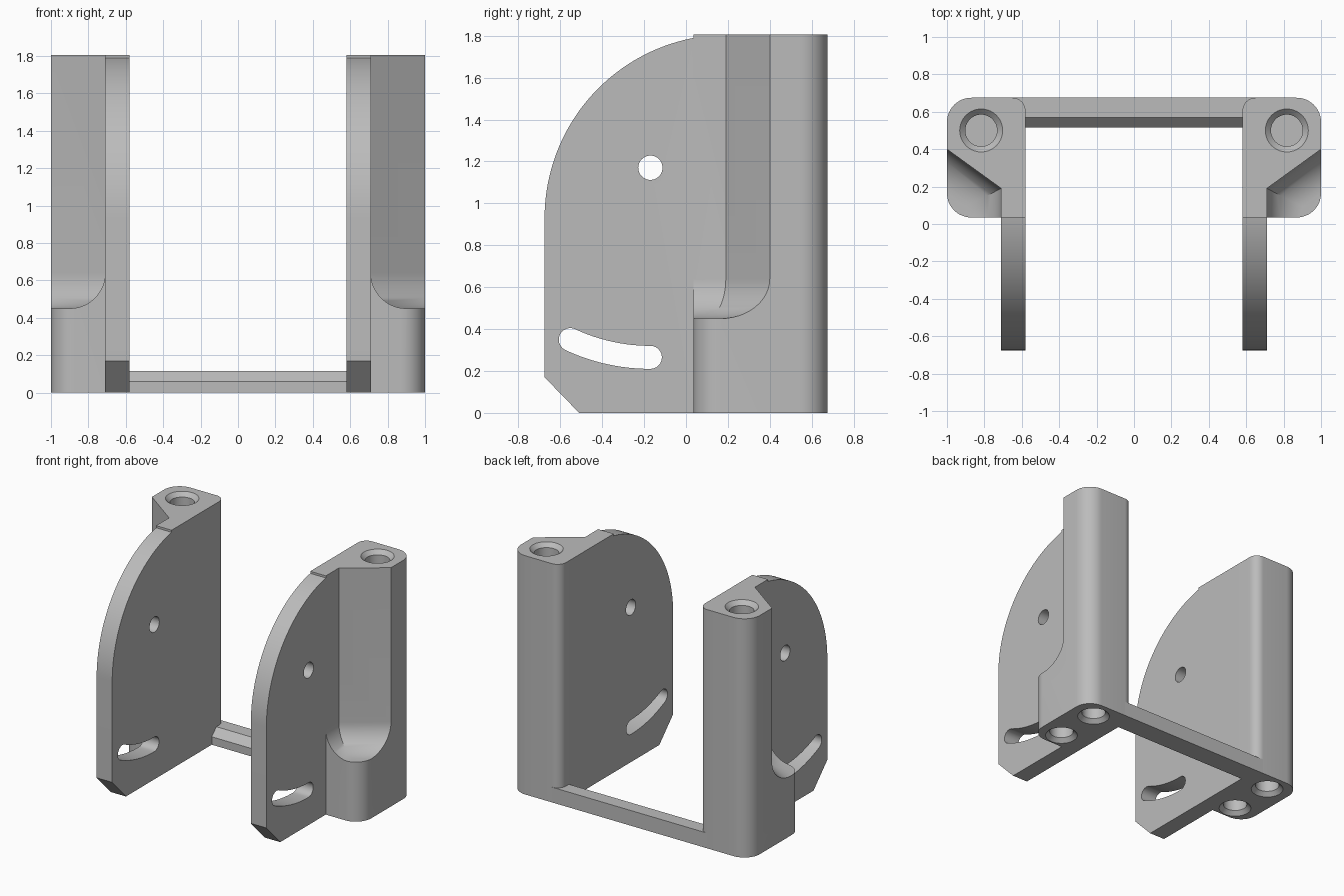
import bpy, bmesh
from math import sin, cos, pi, radians, sqrt

cube = bpy.data.objects.get("Cube")
if cube:
    bpy.data.objects.remove(cube, do_unlink=True)

grey = bpy.data.materials.new("matte grey")
grey.use_nodes = True
grey.diffuse_color = (0.5, 0.5, 0.5, 1)
bsdf = next(n for n in grey.node_tree.nodes if n.type == 'BSDF_PRINCIPLED')
bsdf.inputs["Base Color"].default_value = grey.diffuse_color


def arc(cx, cy, r, start, end, n=12):
    """Points on an arc, angles in degrees."""
    angles = [radians(start + (end - start) * i / n) for i in range(n + 1)]
    return [(cx + r * cos(a), cy + r * sin(a)) for a in angles]


def make_object(name, bm):
    bmesh.ops.recalc_face_normals(bm, faces=bm.faces)
    mesh = bpy.data.meshes.new(name)
    bm.to_mesh(mesh)
    bm.free()
    mesh.materials.append(grey)
    obj = bpy.data.objects.new(name, mesh)
    bpy.context.collection.objects.link(obj)
    return obj


def prism_bm(points, low, high, axis):
    """Extrude an outline along x (points are y, z) or z (points are x, y)."""
    bm = bmesh.new()
    rings = []
    for h in (low, high):
        rings.append([bm.verts.new((h, a, b) if axis == 'x' else (a, b, h))
                      for a, b in points])
    bm.faces.new(rings[0])
    bm.faces.new(rings[1])
    for i in range(len(points)):
        j = (i + 1) % len(points)
        bm.faces.new((rings[0][i], rings[0][j], rings[1][j], rings[1][i]))
    return bm


def prism(name, points, low, high, axis):
    return make_object(name, prism_bm(points, low, high, axis))


def select_only(obj):
    bpy.ops.object.select_all(action='DESELECT')
    obj.select_set(True)
    bpy.context.view_layer.objects.active = obj


def combine(obj, other, operation):
    """Boolean with another object, which is then removed."""
    mod = obj.modifiers.new("boolean", 'BOOLEAN')
    mod.operation, mod.solver, mod.object = operation, 'EXACT', other
    select_only(obj)
    bpy.ops.object.modifier_apply(modifier=mod.name)
    bpy.data.objects.remove(other, do_unlink=True)


def screw_hole(x, y, surface, inward, depth=0.2):
    """Blind hole cutter with a countersunk mouth."""
    bm = bmesh.new()
    rings = []
    for r, d in ((0.13, -0.015), (0.085, 0.03), (0.085, depth)):
        rings.append([bm.verts.new((px, py, surface + inward * d))
                      for px, py in arc(x, y, r, 0, 360, 40)[:-1]])
    for a, b in zip(rings, rings[1:]):
        for i in range(40):
            j = (i + 1) % 40
            bm.faces.new((a[i], a[j], b[j], b[i]))
    bm.faces.new(rings[0])
    bm.faces.new(rings[2])
    return make_object("hole_cutter", bm)


inner, wall, outer = 0.58, 0.71, 1.0
front, back, top = 0.035, 0.675, 1.805

# Post with rounded vertical corners
outline = ([(inner, front)]
           + arc(outer - 0.13, front + 0.13, 0.13, -90, 0)
           + arc(outer - 0.13, back - 0.13, 0.13, 0, 90)
           + arc(inner + 0.07, back - 0.07, 0.07, 90, 180))
side = prism("left_bracket", outline, 0, top, 'z')

# Pocket above the foot, filleted where its floor meets the walls
floor = 0.45
bm = prism_bm([(wall, -0.2), (wall, 0.19), (1.3, 0.617), (1.3, -0.2)],
              floor, 2.2, 'z')
edges = []
for e in bm.edges:
    mid = (e.verts[0].co + e.verts[1].co) / 2
    if abs(mid.z - floor) < 0.001 and mid.x < 1.1 and mid.y > -0.1:
        edges.append(e)
bmesh.ops.bevel(bm, geom=edges, offset=0.19, segments=12, profile=0.5,
                affect='EDGES')
combine(side, make_object("pocket_cutter", bm), 'DIFFERENCE')

# Curved side plate
profile = ([(-0.51, 0), (0.45, 0), (0.45, top)]
           + arc(0.2, top - 0.875, 0.875, 90, 180, 40) + [(-back, 0.17)])
combine(side, prism("plate", profile, inner, wall, 'x'), 'UNION')

# Pivot hole and the curved slot around it
py, pz, radius, half = -0.17, 1.17, 0.905, 0.055
combine(side, prism("pivot_cutter", arc(py, pz, 0.058, 0, 360, 40)[:-1],
                    0.4, 0.9, 'x'), 'DIFFERENCE')
start, end = 270, 245
ey = py + radius * cos(radians(end))
ez = pz + radius * sin(radians(end))
slot = (arc(py, pz, radius + half, start, end, 16)
        + arc(ey, ez, half, end, end - 180)[1:]
        + arc(py, pz, radius - half, end, start, 16)[1:]
        + arc(py, pz - radius, half, 90, -90)[1:-1])
combine(side, prism("slot_cutter", slot, 0.4, 0.9, 'x'), 'DIFFERENCE')

# Screw holes in the top and underside
for y, surface, inward in ((0.5, top, -1), (0.52, 0, 1), (0.16, 0, 1)):
    combine(side, screw_hole(0.817, y, surface, inward), 'DIFFERENCE')

# Mirrored bracket
bm = bmesh.new()
bm.from_mesh(side.data)
for v in bm.verts:
    v.co.x *= -1
bmesh.ops.reverse_faces(bm, faces=bm.faces)
other_side = make_object("right_bracket", bm)

# Low rear bar with a chamfered front edge
bar = prism("rear_bar", [(0.515, 0), (back, 0), (back, 0.115),
                         (0.57, 0.115), (0.515, 0.06)], -0.65, 0.65, 'x')

for obj in (side, other_side, bar):
    select_only(obj)
    bpy.ops.object.shade_smooth_by_angle(angle=radians(30))
